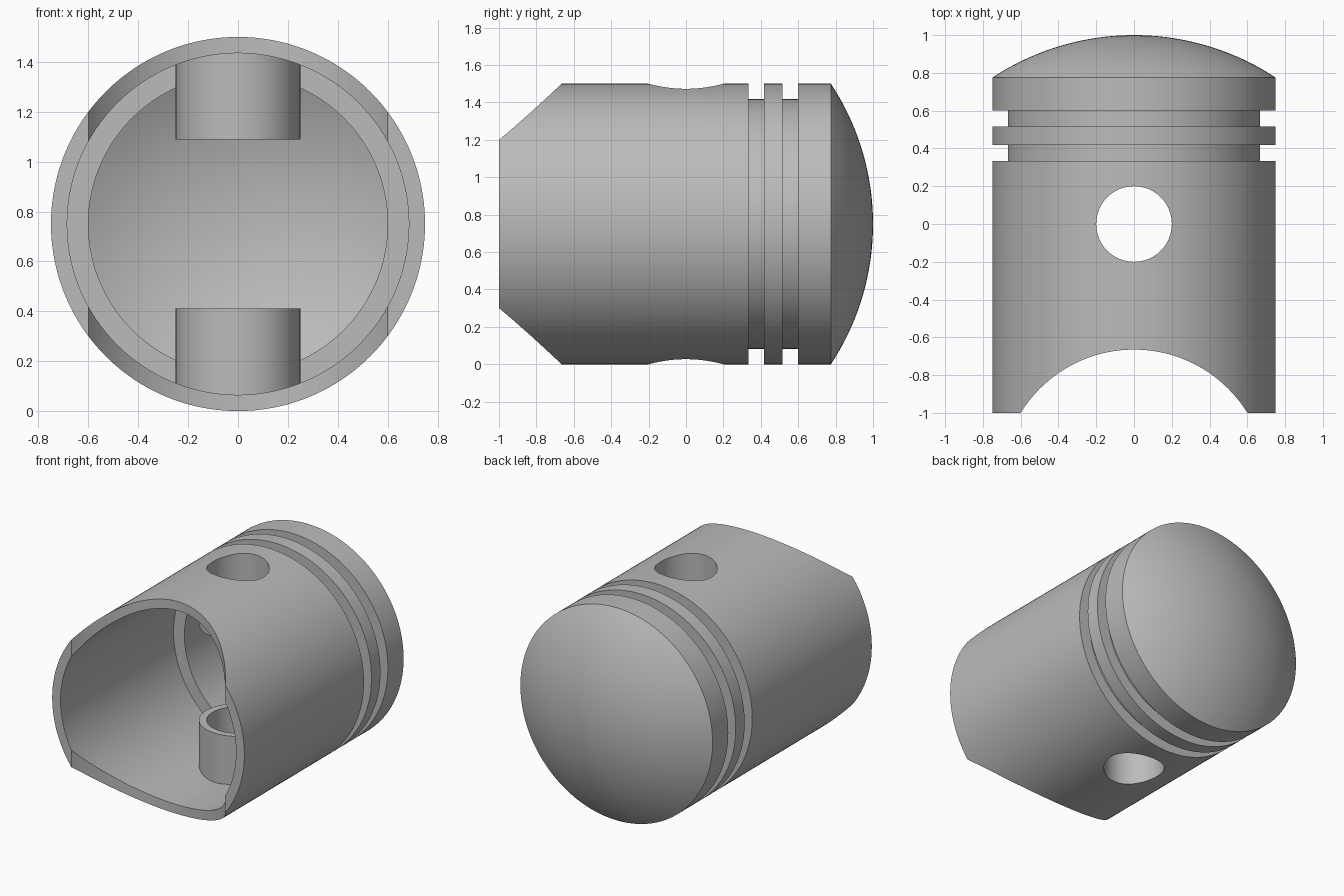
import bpy, bmesh, math
from mathutils import Matrix, Vector

cube = bpy.data.objects.get("Cube")
if cube:
    bpy.data.objects.remove(cube, do_unlink=True)

AXIS_Z = 0.75      # height of the piston axis
R = 0.75           # outer radius
SEGMENTS = 160

metal = bpy.data.materials.new("grey_metal")
metal.use_nodes = True
GREY = (0.5, 0.5, 0.5, 1)
metal.diffuse_color = GREY
metal.node_tree.nodes["Principled BSDF"].inputs["Base Color"].default_value = GREY


def finish(bm, name):
    bmesh.ops.recalc_face_normals(bm, faces=bm.faces)
    mesh = bpy.data.meshes.new(name)
    bm.to_mesh(mesh)
    bm.free()
    obj = bpy.data.objects.new(name, mesh)
    bpy.context.collection.objects.link(obj)
    mesh.materials.append(metal)
    return obj


def upright_cylinder(name, radius, y, z0, z1, segments=96):
    bm = bmesh.new()
    bmesh.ops.create_cone(bm, cap_ends=True, segments=segments, radius1=radius,
                          radius2=radius, depth=z1 - z0,
                          matrix=Matrix.Translation((0, y, (z0 + z1) / 2)))
    return finish(bm, name)


def dome(crown, rim_radius, sphere_radius, steps=20):
    """Profile points (radius, y) of a spherical cap, from the centre to the rim."""
    top = math.asin(rim_radius / sphere_radius)
    return [(sphere_radius * math.sin(top * i / steps),
             crown - sphere_radius * (1 - math.cos(top * i / steps)))
            for i in range(steps + 1)]


def boolean(obj, tool, operation):
    mod = obj.modifiers.new(tool.name, 'BOOLEAN')
    mod.object = tool
    mod.operation = operation
    mod.solver = 'EXACT'
    bpy.context.view_layer.objects.active = obj
    bpy.ops.object.modifier_apply(modifier=mod.name)
    bpy.data.objects.remove(tool, do_unlink=True)


# Closed section: domed crown, two ring grooves, thin skirt, inner ledge, hollow crown
SPHERE, THICK, GROOVE_R = 1.3625, 0.085, 0.667
profile = dome(1.0, R, SPHERE)
for y0, y1 in ((0.6, 0.517), (0.417, 0.333)):
    profile += [(R, y0), (GROOVE_R, y0), (GROOVE_R, y1), (R, y1)]
profile += [(R, -1), (0.685, -1), (0.685, 0.26), (0.6, 0.26)]
profile += reversed(dome(1.0 - THICK, 0.6, SPHERE - THICK))

# Spin the section about the lengthwise axis
bm = bmesh.new()
centre = Vector((0, 0, AXIS_Z))
verts = [bm.verts.new((r, y, AXIS_Z)) for r, y in profile]
edges = [bm.edges.new(pair) for pair in zip(verts, verts[1:])]
bmesh.ops.spin(bm, geom=verts + edges, cent=centre, axis=(0, 1, 0),
               angle=math.tau, steps=SEGMENTS, use_duplicate=False)
bmesh.ops.remove_doubles(bm, verts=bm.verts, dist=0.0001)
piston = finish(bm, "piston_body")

# Pin bosses joined to the skirt
for name, side in (("upper_boss", 1), ("lower_boss", -1)):
    z0, z1 = sorted((AXIS_Z + side * 0.338, AXIS_Z + side * 0.695))
    boolean(piston, upright_cylinder(name, 0.25, 0, z0, z1), 'UNION')

# Pin hole and curved skirt cutaway
boolean(piston, upright_cylinder("pin_hole", 0.2, 0, -0.5, 2), 'DIFFERENCE')
boolean(piston, upright_cylinder("skirt_cutaway", 0.705, -1.37, -0.5, 2, 160), 'DIFFERENCE')

# Smooth curved walls, keep machined edges crisp
bpy.ops.object.select_all(action='DESELECT')
piston.select_set(True)
bpy.context.view_layer.objects.active = piston
bpy.ops.object.shade_smooth_by_angle(angle=math.radians(25))
